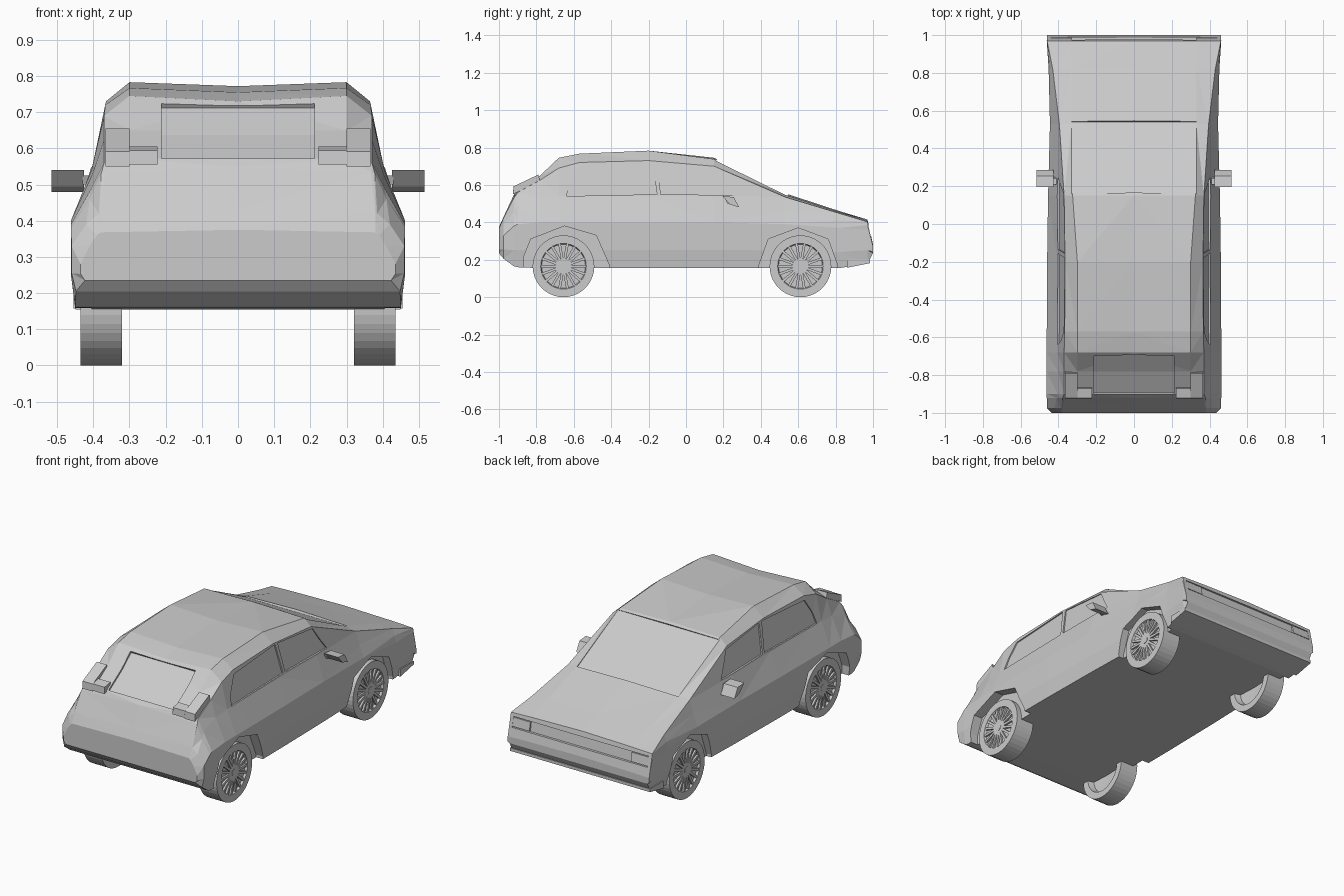
import bpy, bmesh, math
from mathutils import Matrix, Vector

if "Cube" in bpy.data.objects:
    bpy.data.objects.remove(bpy.data.objects["Cube"])

paint = bpy.data.materials.new("light grey")
paint.diffuse_color = (0.6, 0.6, 0.6, 1)
paint.use_nodes = True
paint.node_tree.nodes["Principled BSDF"].inputs["Base Color"].default_value = paint.diffuse_color


def finish(bm, name):
    bmesh.ops.recalc_face_normals(bm, faces=bm.faces[:])
    me = bpy.data.meshes.new(name)
    bm.to_mesh(me)
    bm.free()
    me.materials.append(paint)
    ob = bpy.data.objects.new(name, me)
    bpy.context.collection.objects.link(ob)
    return ob


def prism(bm, pts, x_out):
    """Polygon of (x, y, z) points extruded along x to x_out."""
    a = [bm.verts.new(p) for p in pts]
    b = [bm.verts.new((x_out, p[1], p[2])) for p in pts]
    n = len(pts)
    bm.faces.new(a)
    bm.faces.new(b[::-1])
    for i in range(n):
        j = (i + 1) % n
        bm.faces.new((a[i], b[i], b[j], a[j]))


def flat(x, yz):
    return [(x, y, z) for y, z in yz]


# Body: half cross-sections lofted along y
# y, floor z, width, waist z, belt x/z, upper side x/z, roof edge x/z, centre z
stations = [
    (-1.00, .235, .435, .28, .41, .33, .39, .36, .38, .368, .375),
    (-.975, .205, .46, .33, .42, .39, .385, .42, .38, .425, .43),
    (-.92, .165, .462, .38, .41, .46, .378, .53, .367, .535, .548),
    (-.90, .16, .462, .39, .405, .49, .37, .56, .30, .572, .572),
    (-.78, .155, .462, .40, .402, .53, .37, .625, .30, .65, .65),
    (-.68, .155, .462, .40, .405, .54, .37, .69, .30, .745, .73),
    (-.57, .155, .462, .40, .405, .54, .367, .72, .30, .767, .755),
    (-.20, .155, .46, .40, .405, .54, .365, .73, .30, .783, .772),
    (.15, .155, .455, .40, .408, .54, .37, .70, .325, .738, .745),
    (.53, .155, .445, .39, .42, .46, .395, .535, .33, .547, .555),
    (.82, .155, .452, .37, .445, .41, .43, .448, .33, .455, .46),
    (.97, .18, .46, .36, .462, .385, .46, .403, .33, .408, .415),
    (1.0, .235, .46, .25, .46, .262, .46, .272, .33, .276, .28),
]
bm = bmesh.new()
rings = []
for y, zb, xw, z3, x4, z4, x5, z5, x6, z6, zc in stations:
    half = [(xw - .012, zb), (xw, zb + .4 * (z3 - zb)), (xw, z3),
            (x4, z4), (x5, z5), (x6, z6)]
    loop = [(0, zb)] + half + [(0, zc)] + [(-x, z) for x, z in half[::-1]]
    rings.append([bm.verts.new((x, y, z)) for x, z in loop])
for a, b in zip(rings, rings[1:]):
    for i in range(len(a)):
        j = (i + 1) % len(a)
        bm.faces.new((a[i], a[j], b[j], b[i]))
bm.faces.new(rings[0])
bm.faces.new(rings[-1][::-1])
bmesh.ops.triangulate(bm, faces=bm.faces[:])
body = finish(bm, "body")

# Cutters: wheel arches, side windows, windscreen, rear window, grille band
arches = [
    [(-.87, .05), (-.87, .21), (-.83, .31), (-.65, .38), (-.48, .33), (-.41, .17), (-.41, .05)],
    [(.39, .05), (.39, .17), (.44, .31), (.60, .37), (.76, .31), (.81, .17), (.81, .05)],
]
windows = [
    [(-.64, .54), (-.62, .61), (-.57, .695), (-.18, .72), (-.155, .55)],
    [(-.135, .55), (-.155, .718), (.16, .685), (.205, .61), (.25, .545)],
]
bm = bmesh.new()
for s in (-1, 1):
    for shape in arches:
        prism(bm, flat(s * .405, shape), s * .6)
    for shape in windows:
        prism(bm, [(s * (.396 - .2 * (z - .54)), y, z) for y, z in shape], s * .6)
prism(bm, flat(-.33, [(.16, .729), (.54, .537), (.60, .65), (.25, .85)]), .33)
prism(bm, flat(-.212, [(-.892, .565), (-.78, .637), (-.69, .712), (-.75, .80), (-.96, .62)]), .212)
prism(bm, flat(-.44, [(.965, .385), (.975, .325), (1.1, .325), (1.1, .385)]), .44)
cutter = finish(bm, "cutter")
cutter.hide_render = True
mod = body.modifiers.new("cuts", 'BOOLEAN')
mod.operation = 'DIFFERENCE'
mod.solver = 'EXACT'
mod.object = cutter
bpy.context.view_layer.objects.active = body
bpy.ops.object.modifier_apply(modifier=mod.name)
bpy.data.objects.remove(cutter)

# Tail lights, nose lights, mirrors
tail, nose, mirrors = bmesh.new(), bmesh.new(), bmesh.new()
for s in (-1, 1):
    prism(tail, flat(s * .30, [(-.925, .55), (-.922, .592), (-.79, .655), (-.78, .62)]), s * .366)
    prism(tail, flat(s * .222, [(-.925, .555), (-.922, .594), (-.87, .605), (-.86, .57)]), s * .30)
    prism(nose, flat(s * .33, [(.96, .38), (.975, .38), (.985, .33), (.96, .33)]), s * .44)
    prism(mirrors, flat(s * .425, [(.195, .54), (.255, .535), (.285, .48), (.235, .495)]), s * .515)
    prism(mirrors, flat(s * .385, [(.21, .525), (.24, .525), (.25, .50), (.22, .50)]), s * .43)
finish(tail, "tail_lights")
finish(nose, "nose_lights")
finish(mirrors, "side_mirrors")

# Lower lip under the nose
bm = bmesh.new()
prism(bm, flat(-.455, [(.86, .157), (.985, .182), (.985, .2), (.86, .2)]), .455)
finish(bm, "lower_lip")

# Wheels: lathed tyre with dished rim, raised spokes and hub
profile = [(.02, .36), (.115, .355), (.125, .32), (.165, .32), (.165, .435),
           (.122, .435), (.117, .422), (.02, .422), (.02, .435)]
SEG, SPOKES = 40, 18
for s in (-1, 1):
    for cy, end in ((-.655, "hatch_end"), (.612, "nose_end")):
        bm = bmesh.new()
        loops = []
        for r, x in profile:
            loops.append([bm.verts.new((s * x, cy + r * math.cos(2 * math.pi * k / SEG),
                                        .165 + r * math.sin(2 * math.pi * k / SEG)))
                          for k in range(SEG)])
        for a, b in zip(loops, loops[1:]):
            for k in range(SEG):
                m = (k + 1) % SEG
                bm.faces.new((a[k], a[m], b[m], b[k]))
        bm.faces.new(loops[0])
        bm.faces.new(loops[-1])
        for k in range(SPOKES):
            mat = (Matrix.Translation((s * .427, cy, .165))
                   @ Matrix.Rotation(2 * math.pi * k / SPOKES, 4, 'X')
                   @ Matrix.Translation((0, .069, 0))
                   @ Matrix.Diagonal((.012, .104, .014, 1)))
            bmesh.ops.create_cube(bm, size=1, matrix=mat)
        finish(bm, "wheel_" + end + ("_right" if s > 0 else "_left"))
